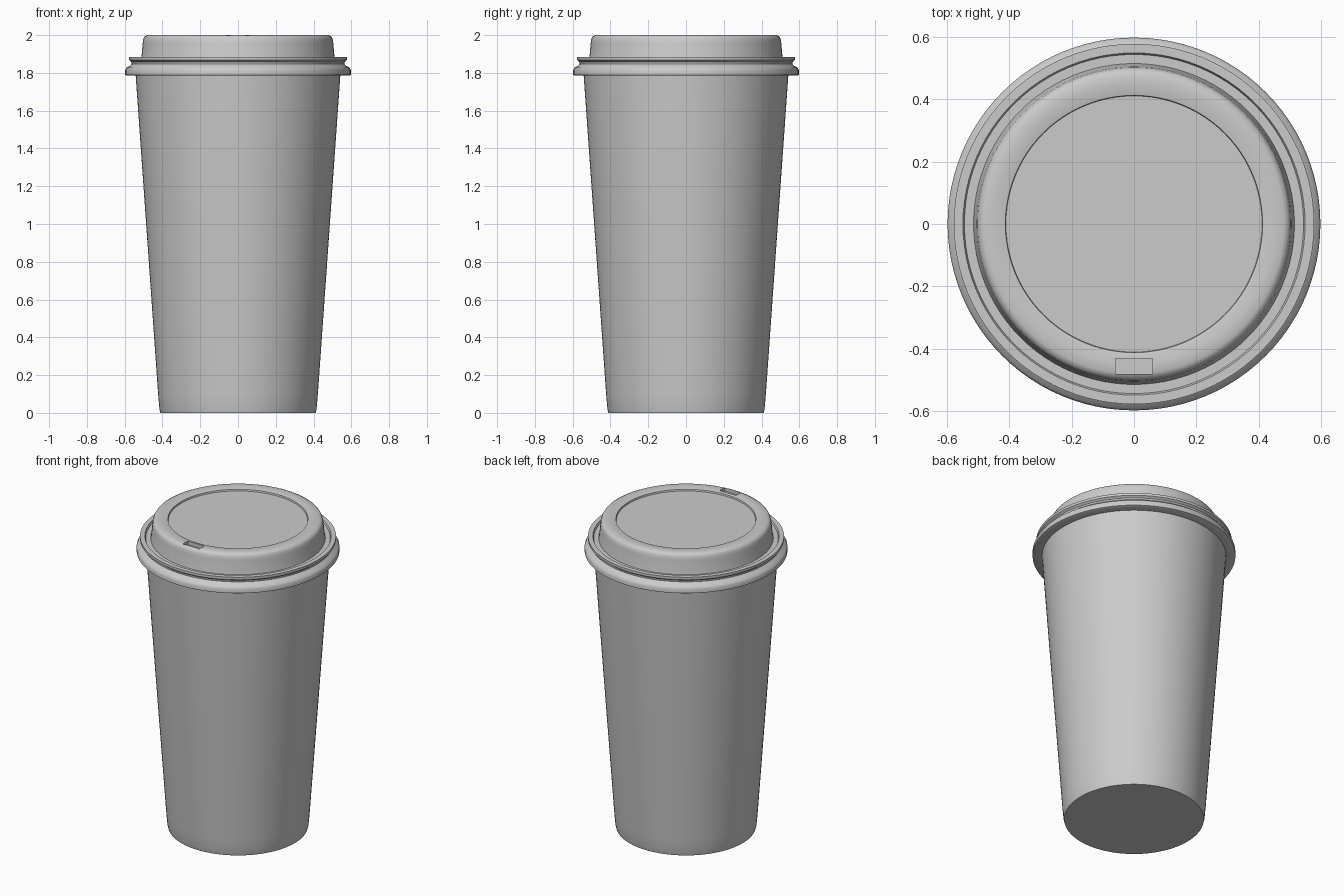
import bpy, bmesh, math

if "Cube" in bpy.data.objects:
    bpy.data.objects.remove(bpy.data.objects["Cube"])

SEGMENTS = 96


def lathe(name, profile):
    """Revolve a profile of (radius, z) points around z; end points become flat caps."""
    bm = bmesh.new()
    rings = []
    for r, z in profile:
        rings.append([bm.verts.new((r * math.cos(2 * math.pi * i / SEGMENTS),
                                    r * math.sin(2 * math.pi * i / SEGMENTS), z))
                      for i in range(SEGMENTS)])
    for a, b in zip(rings, rings[1:]):
        for i in range(SEGMENTS):
            j = (i + 1) % SEGMENTS
            bm.faces.new((a[i], a[j], b[j], b[i]))
    bm.faces.new(rings[0])
    bm.faces.new(rings[-1])
    bmesh.ops.recalc_face_normals(bm, faces=bm.faces)
    mesh = bpy.data.meshes.new(name)
    bm.to_mesh(mesh)
    bm.free()
    obj = bpy.data.objects.new(name, mesh)
    bpy.context.collection.objects.link(obj)
    return obj


def activate(obj):
    bpy.ops.object.select_all(action='DESELECT')
    obj.select_set(True)
    bpy.context.view_layer.objects.active = obj


# Tapered paper cup, running up inside the lid
cup = lathe("cup_body", [(0.411, 0), (0.416, 0.02), (0.423, 0.1), (0.542, 1.79), (0.545, 1.83)])

# Lid shell: underside, snap-on skirt, ledge, raised wall, rim and sunken disc
lid = lathe("lid", [
    (0.44, 1.95), (0.48, 1.93), (0.49, 1.84), (0.535, 1.84), (0.54, 1.787),
    (0.592, 1.787), (0.597, 1.79), (0.597, 1.815), (0.59, 1.828), (0.572, 1.838),
    (0.563, 1.848), (0.564, 1.858), (0.577, 1.868), (0.577, 1.884),
    (0.548, 1.884), (0.543, 1.872), (0.514, 1.872),
    (0.511, 1.885), (0.504, 1.96), (0.501, 1.98), (0.494, 1.993), (0.48, 2.0),
    (0.45, 2.0), (0.425, 1.998), (0.412, 1.995), (0.41, 1.985)])

# Sip opening pressed into the rim at the front
bpy.ops.mesh.primitive_cube_add(size=1, location=(0, -0.455, 2.01))
cutter = bpy.context.object
cutter.name = "sip_hole_cutter"
cutter.scale = (0.12, 0.05, 0.07)
cutter.hide_render = True
activate(lid)
cut = lid.modifiers.new("sip_hole", 'BOOLEAN')
cut.operation = 'DIFFERENCE'
cut.solver = 'EXACT'
cut.object = cutter
bpy.ops.object.modifier_apply(modifier=cut.name)
bpy.data.objects.remove(cutter)

# Smooth curves with crisp edges
for obj in (cup, lid):
    activate(obj)
    bpy.ops.object.shade_smooth_by_angle(angle=math.radians(40))
